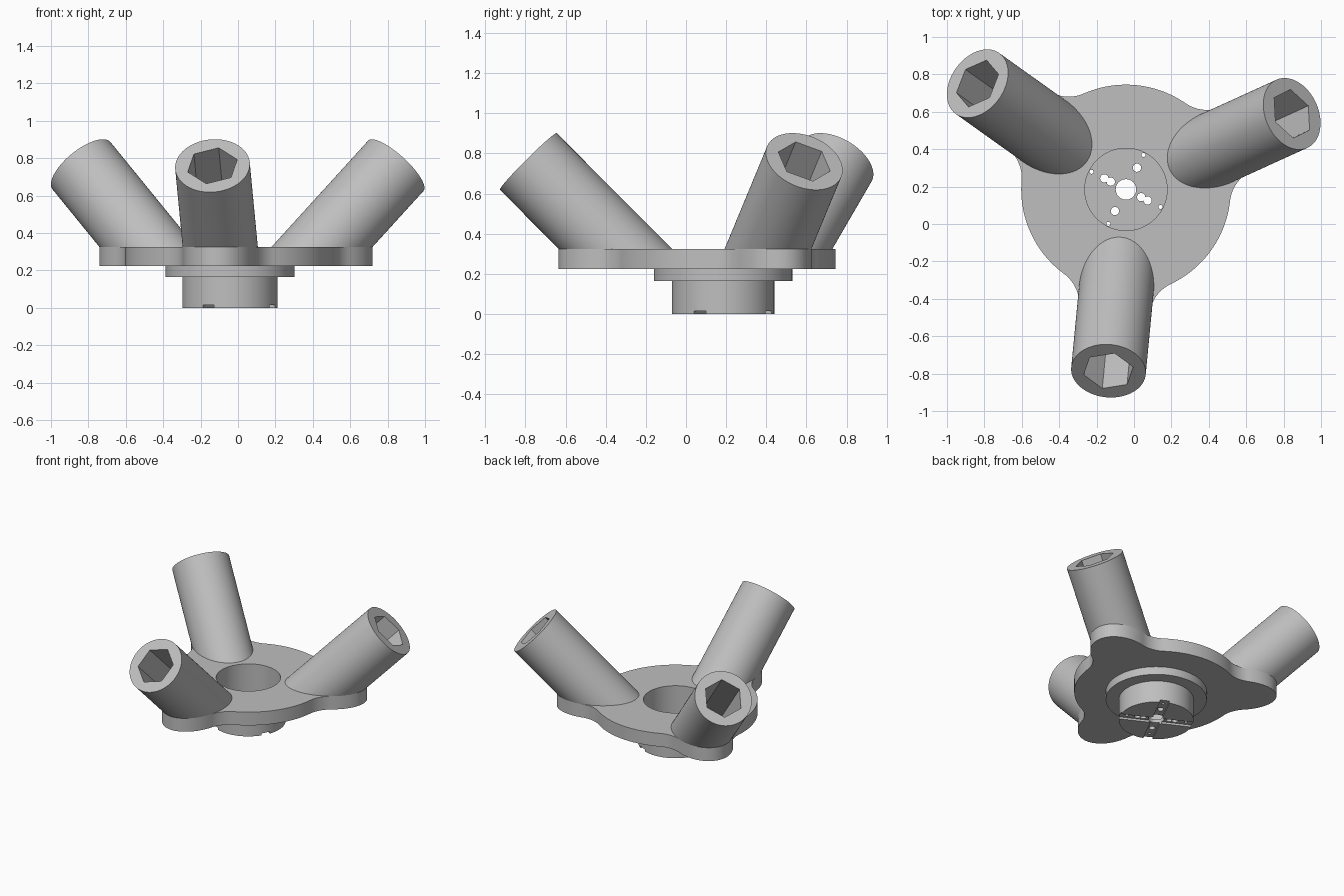
import bpy
import bmesh
from math import sin, cos, pi, radians, atan2, hypot
from mathutils import Matrix, Vector

if "Cube" in bpy.data.objects:
    bpy.data.objects.remove(bpy.data.objects["Cube"])

CENTRE = Vector((-0.043, 0.185, 0))
ARM_ANGLES = (24.5, 144.5, 264.5)
PLATE_TOP = 0.325

grey = bpy.data.materials.new("plain grey")
grey.use_nodes = True
grey.diffuse_color = (0.52, 0.52, 0.52, 1)
grey.node_tree.nodes["Principled BSDF"].inputs["Base Color"].default_value = grey.diffuse_color


def circle(r, n=96, turn=0.0, x=0.0, y=0.0):
    return [(x + r * cos(turn + 2 * pi * i / n), y + r * sin(turn + 2 * pi * i / n)) for i in range(n)]


def prism(name, outline, z0, z1, matrix=None):
    """Extrude a closed outline from z0 to z1."""
    bm = bmesh.new()
    face = bm.faces.new([bm.verts.new((x, y, z0)) for x, y in outline])
    top = bmesh.ops.extrude_face_region(bm, geom=[face])["geom"]
    bmesh.ops.translate(bm, vec=(0, 0, z1 - z0), verts=[v for v in top if isinstance(v, bmesh.types.BMVert)])
    bmesh.ops.recalc_face_normals(bm, faces=bm.faces)
    bm.transform(matrix or Matrix.Translation(CENTRE))
    mesh = bpy.data.meshes.new(name)
    bm.to_mesh(mesh)
    bm.free()
    mesh.materials.append(grey)
    obj = bpy.data.objects.new(name, mesh)
    bpy.context.collection.objects.link(obj)
    return obj


def activate(obj):
    bpy.ops.object.select_all(action="DESELECT")
    obj.select_set(True)
    bpy.context.view_layer.objects.active = obj


def cut(obj, cutter):
    """Subtract the cutter, then discard it."""
    activate(obj)
    mod = obj.modifiers.new("cut", "BOOLEAN")
    mod.operation = "DIFFERENCE"
    mod.solver = "EXACT"
    mod.object = cutter
    bpy.ops.object.modifier_apply(modifier=mod.name)
    bpy.data.objects.remove(cutter)


def finish(obj):
    activate(obj)
    bpy.ops.object.shade_smooth_by_angle(angle=radians(30))


def plate_outline(disc=0.56, mid=0.54, a=0.283, b=0.2, fillet=0.2):
    """Disc with three elliptical lobes, joined by tangent fillets."""
    def fillet_centre(u):
        n = Vector((cos(u) / a, sin(u) / b)).normalized()
        return Vector((mid + a * cos(u), b * sin(u))) + fillet * n, n

    lo, hi = 0.0, pi / 2
    for _ in range(40):
        u = (lo + hi) / 2
        if fillet_centre(u)[0].length > disc + fillet:
            lo = u
        else:
            hi = u
    c, n = fillet_centre(u)
    start, end, edge = atan2(n.y, n.x) + pi, atan2(c.y, c.x) + pi, atan2(c.y, c.x)
    half = [(mid + a * cos(u * i / 16), b * sin(u * i / 16)) for i in range(16)]
    for i in range(12):
        t = start + (end - start) * i / 12
        half.append((c.x + fillet * cos(t), c.y + fillet * sin(t)))
    for i in range(13):
        t = edge + (pi / 3 - edge) * i / 12
        half.append((disc * cos(t), disc * sin(t)))
    lobe = [(x, -y) for x, y in reversed(half[1:])] + half[:-1]
    points = []
    for angle in ARM_ANGLES:
        s, k = sin(radians(angle)), cos(radians(angle))
        points += [(x * k - y * s, x * s + y * k) for x, y in lobe]
    return points


# Base plate, flange and hub
plate = prism("base_plate", plate_outline(), 0.225, PLATE_TOP)
flange = prism("flange", circle(0.345), 0.165, 0.225)
hub = prism("hub", circle(0.255), 0, 0.165)

# Round pocket, open at the top
for part in (plate, flange, hub):
    cut(part, prism("pocket_cutter", circle(0.22), 0.04, 0.5))

# Crossed slots under the hub
for angle in (63, 153):
    turn = Matrix.Translation(CENTRE) @ Matrix.Rotation(radians(angle), 4, "Z")
    bar = [(-0.4, -0.033), (0.4, -0.033), (0.4, 0.033), (-0.4, 0.033)]
    cut(hub, prism("slot_cutter", bar, -0.1, 0.015, turn))

# Screw holes through the hub floor: (angle, distance, radius)
holes = [(0, 0, 0.055)]
for angle in (63, 153, 243, 333):
    holes += [(angle, 0.13, 0.022), (angle, 0.207, 0.011)]
holes += [(153, 0.091, 0.022), (333, 0.091, 0.022)]
for angle, dist, r in holes:
    x, y = dist * cos(radians(angle)), dist * sin(radians(angle))
    cut(hub, prism("hole_cutter", circle(r, 24, 0, x, y), -0.1, 0.1))

# Slanted tubes with hexagonal sockets
for name, angle, twist in zip(("left", "back_right", "front"), ARM_ANGLES, (31, 20, 20)):
    out = Vector((cos(radians(angle)), sin(radians(angle)), 0))
    up = Vector((0, 0, 1))
    axis = (out + up).normalized()
    slope = (up - out).normalized()
    side = slope.cross(axis)
    end = CENTRE + out * 0.975 + up * 0.76
    frame = Matrix((side, slope, axis)).transposed().to_4x4()
    frame.translation = end
    tube = prism(name + "_tube", circle(0.2), -0.6, 0, frame)
    # Trim the lower end level, just inside the plate
    for v in tube.data.vertices:
        if (v.co - end).dot(axis) < -0.3:
            v.co += axis * ((PLATE_TOP - 0.005 - v.co.z) / axis.z)
    cut(tube, prism("socket_cutter", circle(0.138, 6, radians(twist)), -0.5, 0.1, frame))
    finish(tube)

for part in (plate, flange, hub):
    finish(part)
